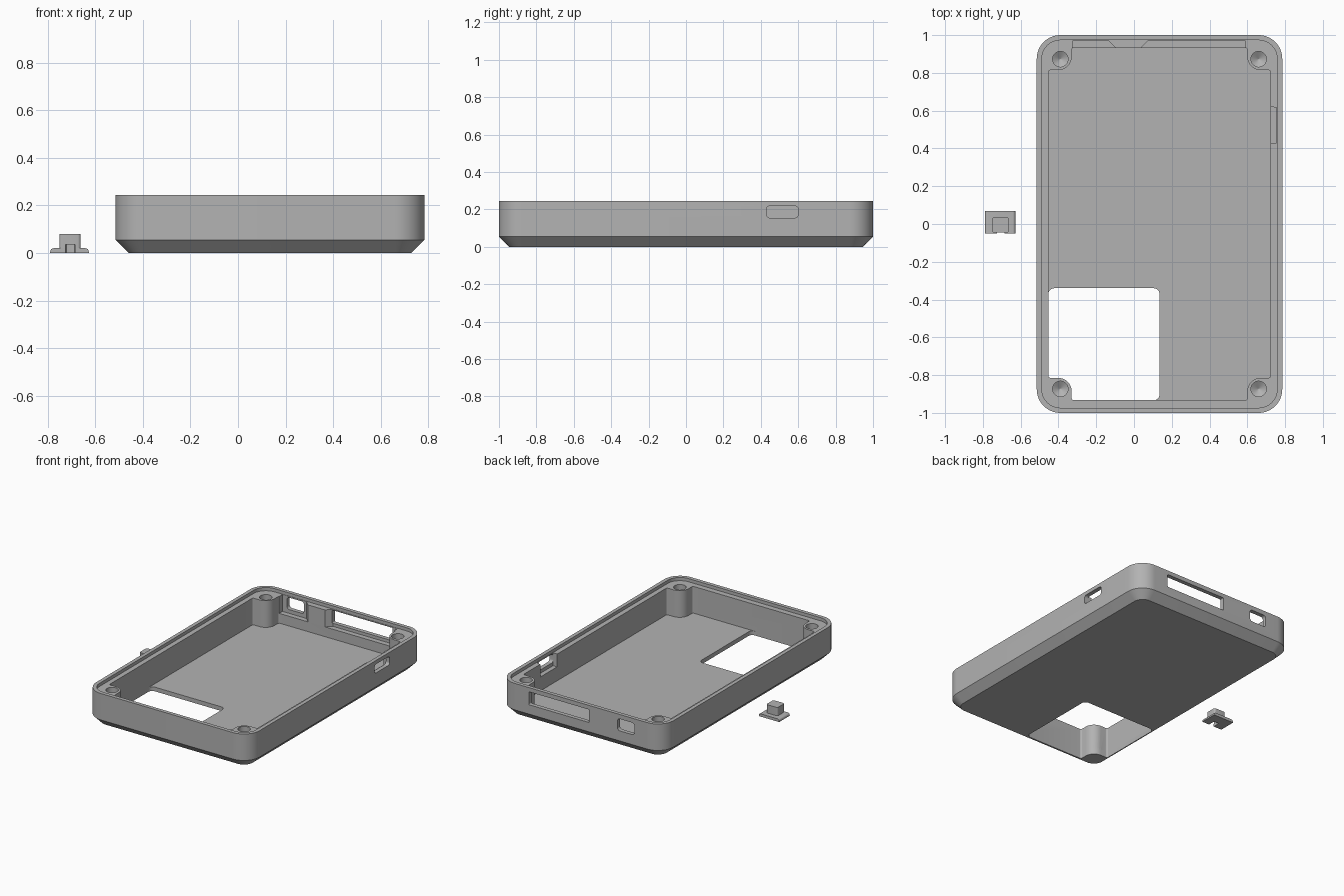
import bpy, bmesh, math
from mathutils import Vector, Matrix

if "Cube" in bpy.data.objects:
    bpy.data.objects.remove(bpy.data.objects["Cube"])

grey = bpy.data.materials.new("plain grey")
grey.diffuse_color = (0.45, 0.45, 0.45, 1)
grey.use_nodes = True
grey.node_tree.nodes["Principled BSDF"].inputs["Base Color"].default_value = grey.diffuse_color
CX = 0.135            # case centre in x
HX, HY = 0.65, 1.0    # case half sizes
STEP, FLOOR = 0.222, 0.03


def fillet(points, n=8):
    """Round each (x, y, r) corner of a polygon."""
    out = []
    for i, (x, y, r) in enumerate(points):
        p = Vector((x, y))
        if r == 0:
            out.append(p)
            continue
        a = (Vector(points[i - 1][:2]) - p).normalized()
        b = (Vector(points[(i + 1) % len(points)][:2]) - p).normalized()
        half = a.angle(b) / 2
        c = p + (a + b).normalized() * (r / math.sin(half))
        start, end = p + a * (r / math.tan(half)) - c, p + b * (r / math.tan(half)) - c
        turn = math.atan2(start.x * end.y - start.y * end.x, start.dot(end))
        for k in range(n + 1):
            out.append(c + Matrix.Rotation(turn * k / n, 2) @ start)
    return out


def rect(x0, x1, y0, y1, r, n=8):
    return fillet([(x0, y0, r), (x1, y0, r), (x1, y1, r), (x0, y1, r)], n)


def loft(name, loops):
    """Solid from stacked (outline, z) loops of equal length."""
    bm = bmesh.new()
    rings = [[bm.verts.new((p.x, p.y, z)) for p in o] for o, z in loops]
    for lo, hi in zip(rings, rings[1:]):
        for i in range(len(lo)):
            j = (i + 1) % len(lo)
            bm.faces.new((lo[i], lo[j], hi[j], hi[i]))
    bm.faces.new(rings[0][::-1])
    bm.faces.new(rings[-1])
    bmesh.ops.recalc_face_normals(bm, faces=bm.faces)
    me = bpy.data.meshes.new(name)
    bm.to_mesh(me)
    bm.free()
    ob = bpy.data.objects.new(name, me)
    bpy.context.collection.objects.link(ob)
    me.materials.append(grey)
    return ob


def prism(name, outline, z0, z1):
    return loft(name, [(outline, z0), (outline, z1)])


def boolean(target, tool, op='DIFFERENCE'):
    bpy.context.view_layer.objects.active = target
    m = target.modifiers.new("cut", 'BOOLEAN')
    m.operation, m.solver, m.object = op, 'EXACT', tool
    bpy.ops.object.modifier_apply(modifier=m.name)
    bpy.data.objects.remove(tool)


def smooth(ob):
    bpy.ops.object.select_all(action='DESELECT')
    ob.select_set(True)
    bpy.context.view_layer.objects.active = ob
    bpy.ops.object.shade_smooth_by_angle(angle=math.radians(30))


def case_outline(inset):
    return rect(CX - HX + inset, CX + HX - inset, -HY + inset, HY - inset, 0.125 - inset, 12)


# Case body with a chamfered underside
case = loft("case", [(case_outline(0.055), 0), (case_outline(0), 0.055), (case_outline(0), 0.245)])

# Lip pocket around the rim
boolean(case, prism("lip_cut", case_outline(0.027), STEP, 0.3))


# Cavity that leaves a rounded screw post in each corner
def post_corner(sx, sy):
    wx, wy, px, py = CX + sx * 0.588, sy * 0.933, CX + sx * 0.465, sy * 0.815
    pts = [(wx, py, 0.012), (px, py, 0.07), (px, wy, 0.012)]
    return pts if sx * sy > 0 else pts[::-1]


corners = [post_corner(-1, -1), post_corner(1, -1), post_corner(1, 1), post_corner(-1, 1)]
boolean(case, prism("cavity_cut", fillet(sum(corners, [])), FLOOR, STEP + 0.01))

# Floor window beside one post
window = corners[0] + [(0.135, -0.933, 0.03), (0.135, -0.34, 0.03), (CX - 0.588, -0.34, 0.03)]
boolean(case, prism("window_cut", fillet(window), -0.1, FLOOR + 0.03))

# Thinned wall areas behind the ports
recesses = [
    ([(-0.325, 0.9), (-0.065, 0.9), (-0.135, 0.97), (-0.325, 0.97)], 0.10),
    ([(0.005, 0.9), (0.59, 0.9), (0.59, 0.97), (0.075, 0.97)], 0.10),
    ([(0.69, 0.43), (0.755, 0.43), (0.755, 0.615), (0.69, 0.63)], 0.13),
]
for pts, z in recesses:
    boolean(case, prism("recess_cut", [Vector(p) for p in pts], z, STEP + 0.01))

# Port openings: (start, end, bottom, top, radius, side wall?)
for a, b, z0, z1, r, side in [(-0.29, -0.155, 0.127, 0.213, 0.02, False),
                              (0.07, 0.55, 0.122, 0.215, 0.006, False),
                              (0.43, 0.60, 0.155, 0.218, 0.018, True)]:
    tool = prism("port_cut", rect(a, b, z0, z1, r), 0, 0.3)
    # Outline plane (u, v) becomes (x, z) or (y, z)
    if side:
        tool.data.transform(Matrix(((0, 0, 1, 0.65), (1, 0, 0, 0), (0, 1, 0, 0), (0, 0, 0, 1))))
    else:
        tool.data.transform(Matrix(((1, 0, 0, 0), (0, 0, -1, 1.15), (0, 1, 0, 0), (0, 0, 0, 1))))
    boolean(case, tool)

# Screw holes with conical ends
for sx in (-1, 1):
    for sy in (-1, 1):
        def ring(r):
            return [Vector((CX + sx * 0.525 + r * math.cos(t * math.pi / 16),
                            sy * 0.873 + r * math.sin(t * math.pi / 16))) for t in range(32)]
        boolean(case, loft("hole_cut", [(ring(0.001), 0.07), (ring(0.041), 0.095), (ring(0.041), 0.3)]))
smooth(case)

# Loose push button: flange with softened side edges, plus the cap
side = fillet([(-0.79, 0, 0), (-0.628, 0, 0), (-0.628, 0.02, 0.014), (-0.79, 0.02, 0.014)], 5)
button = prism("button", side, -0.07, 0.05)
button.data.transform(Matrix.Rotation(math.pi / 2, 4, 'X'))
boolean(button, prism("button_cap", rect(-0.752, -0.662, -0.046, 0.035, 0.012, 4), 0.005, 0.08), 'UNION')
boolean(button, prism("button_notch", rect(-0.725, -0.685, -0.1, 0.0, 0.005, 3), -0.1, 0.035))
smooth(button)
